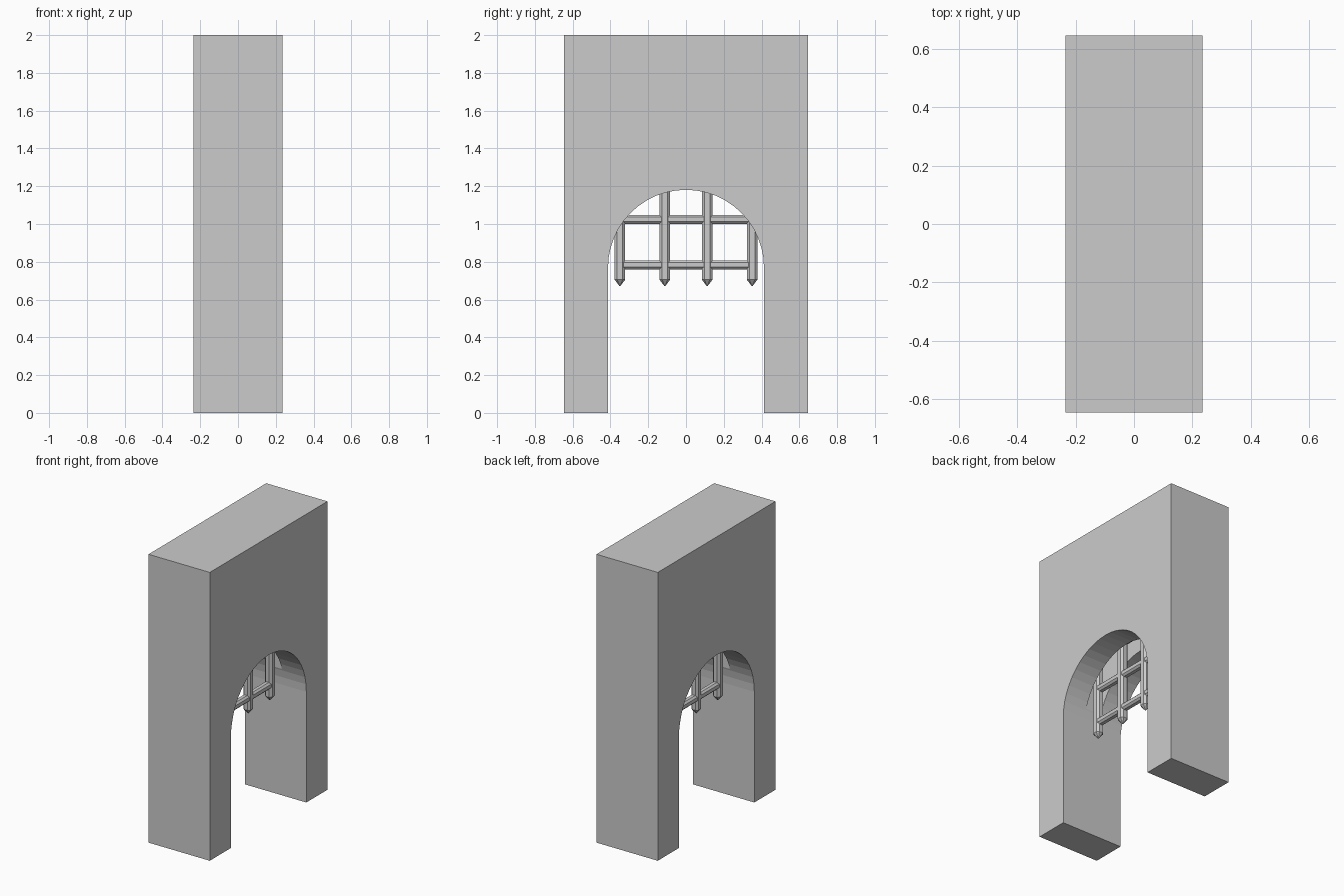
import bpy, bmesh, math

if "Cube" in bpy.data.objects:
    bpy.data.objects.remove(bpy.data.objects["Cube"])

W, D, H = 0.645, 0.235, 2.0      # wall half width, half depth, height
R, SPRING = 0.413, 0.768         # arch radius and springing height
SEG = 24


def make(name, bm):
    bmesh.ops.recalc_face_normals(bm, faces=bm.faces[:])
    me = bpy.data.meshes.new(name)
    bm.to_mesh(me)
    bm.free()
    ob = bpy.data.objects.new(name, me)
    bpy.context.collection.objects.link(ob)
    return ob


# Gate wall: outline in the YZ plane, extruded along X
arch = [(R * math.cos(math.pi * i / SEG), SPRING + R * math.sin(math.pi * i / SEG))
        for i in range(SEG + 1)]
outline = [(-W, 0), (-W, H), (W, H), (W, 0), (R, 0)] + arch + [(-R, 0)]
bm = bmesh.new()
face = bm.faces.new([bm.verts.new((-D, y, z)) for y, z in outline])
ext = bmesh.ops.extrude_face_region(bm, geom=[face])
bmesh.ops.translate(bm, vec=(2 * D, 0, 0),
                    verts=[v for v in ext["geom"] if isinstance(v, bmesh.types.BMVert)])
wall = make("gate_wall", bm)

# Slot in the vault that the grate slides up into
bpy.ops.mesh.primitive_cube_add(size=1, location=(0, 0, 1.36))
slot = bpy.context.object
slot.name = "slot_cutter"
slot.scale = (0.12, 0.79, 1.02)
slot.hide_render = True
mod = wall.modifiers.new("slot", "BOOLEAN")
mod.operation = "DIFFERENCE"
mod.solver = "EXACT"
mod.object = slot
bpy.context.view_layer.update()
bpy.context.view_layer.objects.active = wall
bpy.ops.object.modifier_apply(modifier="slot")
bpy.data.objects.remove(slot)


def section(half, cham):
    """Chamfered square cross-section."""
    a, b = half, half - cham
    return [(a, -b), (a, b), (b, a), (-b, a), (-a, b), (-a, -b), (-b, -a), (b, -a)]


def loft(name, rings):
    bm = bmesh.new()
    rings = [[bm.verts.new(p) for p in ring] for ring in rings]
    for lo, hi in zip(rings, rings[1:]):
        for i in range(len(lo)):
            j = (i + 1) % len(lo)
            bm.faces.new((lo[i], lo[j], hi[j], hi[i]))
    bm.faces.new(rings[0])
    bm.faces.new(rings[-1])
    return make(name, bm)


# Vertical grate bars with pointed lower ends
upright = section(0.028, 0.014)
for n, y in enumerate((-0.35, -0.112, 0.112, 0.35)):
    loft(f"grate_upright_{n + 1}",
         [[(p * s, y + q * s, z) for p, q in upright]
          for z, s in ((0.672, 0.1), (0.705, 1), (1.84, 1))])

# Horizontal grate bars
rail = section(0.024, 0.012)
for n in range(5):
    z = 0.784 + 0.24 * n
    loft(f"grate_rail_{n + 1}",
         [[(p, y, z + q) for p, q in rail] for y in (-0.36, 0.36)])
